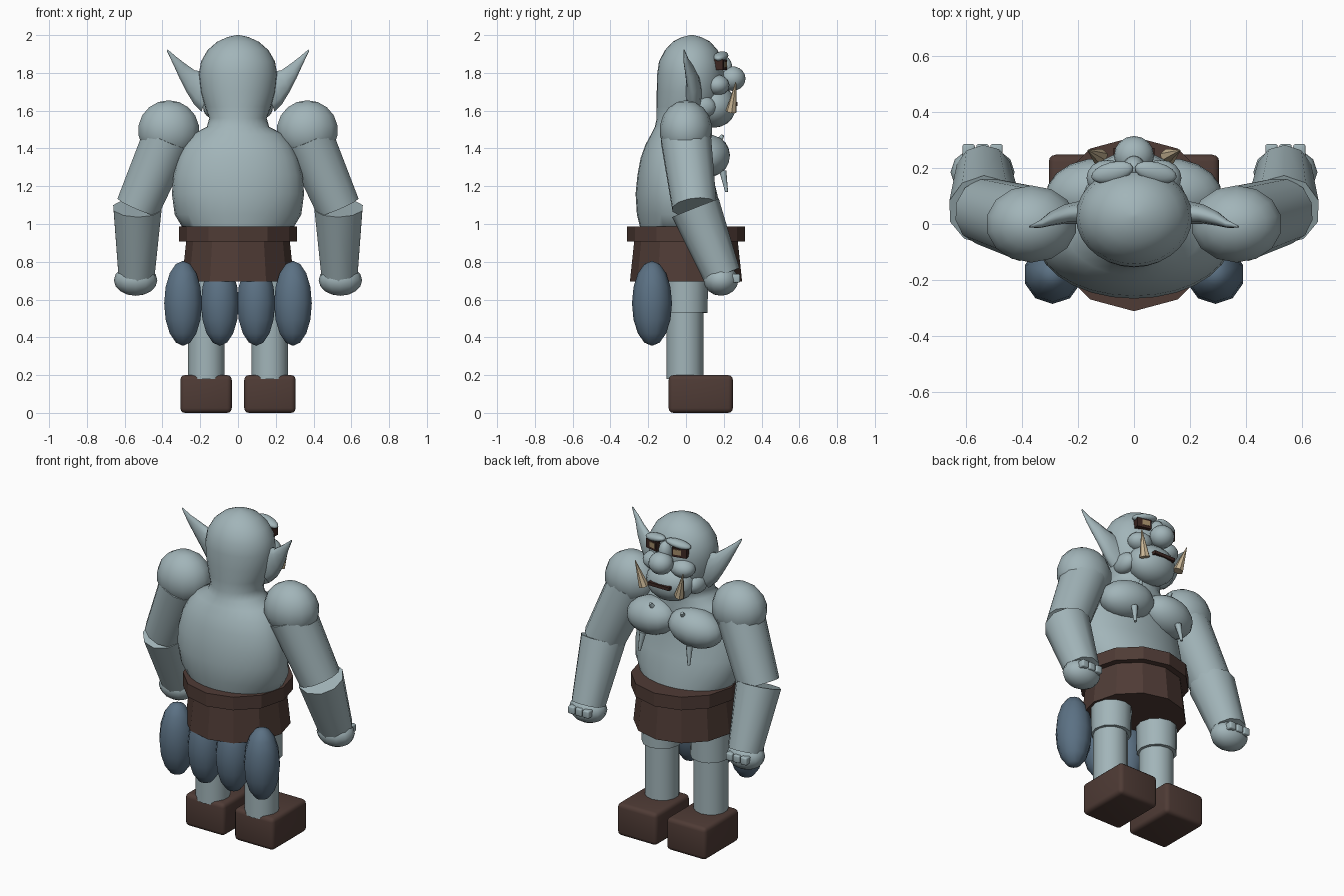
import bpy, bmesh, math
from mathutils import Matrix, Vector

if "Cube" in bpy.data.objects:
    bpy.data.objects.remove(bpy.data.objects["Cube"])


def material(name, rgb):
    m = bpy.data.materials.new(name)
    m.diffuse_color = (*rgb, 1)
    m.use_nodes = True
    m.node_tree.nodes["Principled BSDF"].inputs["Base Color"].default_value = m.diffuse_color
    return m


SKIN = material("grey blue skin", (0.36, 0.46, 0.485))
LEATHER = material("brown leather", (0.078, 0.044, 0.036))
CLOTH = material("slate blue cloth", (0.105, 0.165, 0.23))
IVORY = material("ivory", (0.60, 0.48, 0.31))
DARK = material("dark brown", (0.045, 0.02, 0.016))
EYE = material("dull amber", (0.36, 0.26, 0.14))


def finish(name, bm, mat, mirror=False, angle=40, bevel=0):
    """Turn a bmesh into a shaded object, optionally mirrored across x = 0."""
    bmesh.ops.recalc_face_normals(bm, faces=bm.faces)
    me = bpy.data.meshes.new(name)
    bm.to_mesh(me)
    bm.free()
    me.materials.append(mat)
    me.shade_smooth()
    me.set_sharp_from_angle(angle=math.radians(angle))
    ob = bpy.data.objects.new(name, me)
    bpy.context.collection.objects.link(ob)
    if bevel:
        b = ob.modifiers.new("bevel", 'BEVEL')
        b.width, b.segments = bevel, 3
    if mirror:
        m = ob.modifiers.new("mirror", 'MIRROR')
        m.use_mirror_merge = False
    return ob


def place(loc, scale, rot=(0, 0, 0)):
    r = Matrix.Identity(4)
    for a, axis in zip(rot, 'XYZ'):
        r = Matrix.Rotation(math.radians(a), 4, axis) @ r
    return Matrix.Translation(loc) @ r @ Matrix.Diagonal((*scale, 1))


def ball(name, loc, radii, mat=SKIN, mirror=False, seg=16, rings=10, rot=(0, 0, 0), angle=60):
    bm = bmesh.new()
    bmesh.ops.create_uvsphere(bm, u_segments=seg, v_segments=rings, radius=1,
                              matrix=place(loc, radii, rot))
    return finish(name, bm, mat, mirror, angle)


def box(name, loc, size, mat, mirror=False, bevel=0, rot=(0, 0, 0)):
    bm = bmesh.new()
    bmesh.ops.create_cube(bm, size=1, matrix=place(loc, size, rot))
    return finish(name, bm, mat, mirror, 95 if bevel else 40, bevel)


def limb(name, a, b, ra, rb, mat=SKIN, mirror=True, seg=12, angle=50):
    """Tapered cylinder from point a to point b."""
    a, b = Vector(a), Vector(b)
    d = b - a
    mtx = Matrix.Translation((a + b) / 2) @ d.to_track_quat('Z', 'Y').to_matrix().to_4x4()
    bm = bmesh.new()
    bmesh.ops.create_cone(bm, cap_ends=True, segments=seg, radius1=ra, radius2=rb,
                          depth=d.length, matrix=mtx)
    return finish(name, bm, mat, mirror, angle)


def loft(name, rings, mat, mirror=False, angle=60):
    """Skin a list of closed rings of points."""
    bm = bmesh.new()
    vs = [[bm.verts.new(p) for p in r] for r in rings]
    n = len(vs[0])
    for lo, hi in zip(vs, vs[1:]):
        for i in range(n):
            j = (i + 1) % n
            bm.faces.new((lo[i], lo[j], hi[j], hi[i]))
    bm.faces.new(vs[0])
    bm.faces.new(vs[-1])
    return finish(name, bm, mat, mirror, angle)


def circle(n):
    return [(math.cos(2 * math.pi * i / n), math.sin(2 * math.pi * i / n)) for i in range(n)]


# Torso, neck and head: height, half width, back y, front y
profile = [
    (0.95, 0.275, -0.235, 0.20), (1.05, 0.335, -0.26, 0.19), (1.16, 0.35, -0.267, 0.165),
    (1.26, 0.342, -0.257, 0.14), (1.35, 0.318, -0.24, 0.13), (1.42, 0.285, -0.215, 0.13),
    (1.475, 0.24, -0.185, 0.13), (1.515, 0.165, -0.165, 0.13), (1.56, 0.152, -0.155, 0.14),
    (1.62, 0.175, -0.155, 0.17), (1.70, 0.198, -0.155, 0.195), (1.79, 0.208, -0.153, 0.203),
    (1.86, 0.196, -0.143, 0.195), (1.92, 0.162, -0.112, 0.168), (1.965, 0.11, -0.07, 0.128),
    (1.99, 0.055, -0.02, 0.08), (2.0, 0.008, 0.022, 0.038)]
loft("torso_and_head", [[(rx * c, (yb + yf) / 2 + (yf - yb) / 2 * s, z) for c, s in circle(28)]
                        for z, rx, yb, yf in profile], SKIN)

# Chest
ball("chest_muscles", (0.15, 0.115, 1.36), (0.168, 0.118, 0.112), mirror=True, rot=(0, 8, -8))
limb("chest_points", (0.16, 0.195, 1.28), (0.17, 0.215, 1.17), 0.02, 0.008, seg=8)
limb("collar_points", (0.10, 0.16, 1.42), (0.11, 0.195, 1.47), 0.022, 0.009, seg=8)

# Face
ball("muzzle", (0, 0.15, 1.625), (0.15, 0.115, 0.115))
ball("nose", (0, 0.245, 1.77), (0.072, 0.07, 0.065))
ball("nose_bridge", (0, 0.20, 1.825), (0.04, 0.045, 0.065))
ball("cheeks", (0.095, 0.165, 1.735), (0.075, 0.065, 0.055), mirror=True)
ball("jaw_corners", (0.135, 0.08, 1.62), (0.05, 0.08, 0.06), mirror=True)
ball("brows", (0.078, 0.185, 1.888), (0.078, 0.036, 0.023), mirror=True, rot=(0, 10, -14))
box("eye_sockets", (0.09, 0.181, 1.842), (0.088, 0.05, 0.056), DARK, True, rot=(0, 0, -14))
box("eyes", (0.085, 0.207, 1.845), (0.046, 0.008, 0.032), EYE, True, rot=(0, 0, -14))
box("mouth", (0, 0.255, 1.635), (0.145, 0.035, 0.02), DARK)
limb("tusks", (0.122, 0.24, 1.595), (0.165, 0.264, 1.752), 0.03, 0.002, IVORY, seg=7, angle=30)

# Ears: centre x, y, z, half thickness in y, half height
ear = [(0.16, 0.04, 1.69, 0.045, 0.10), (0.205, 0.04, 1.72, 0.04, 0.088),
       (0.25, 0.035, 1.755, 0.034, 0.062), (0.295, 0.02, 1.81, 0.026, 0.042),
       (0.335, 0.0, 1.865, 0.014, 0.022), (0.375, -0.01, 1.92, 0.003, 0.005)]
loft("ears", [[(x - 0.35 * h * s, y + t * c, z + h * s) for c, s in circle(10)]
              for x, y, z, t, h in ear], SKIN, True)

# Arms
ball("shoulders", (0.367, 0.0, 1.495), (0.166, 0.14, 0.16), mirror=True, seg=14, rings=9)
limb("upper_arms", (0.375, 0.0, 1.45), (0.53, 0.045, 1.09), 0.137, 0.121)
limb("forearms", (0.533, 0.05, 1.085), (0.538, 0.19, 0.73), 0.133, 0.10, seg=10)
ball("hands", (0.542, 0.185, 0.702), (0.115, 0.092, 0.082), mirror=True, seg=12, rings=8)
for i in range(3):
    box(f"finger_{i + 1}", (0.492 + 0.05 * i, 0.262, 0.712), (0.044, 0.048, 0.046), SKIN, True, 0.008)

# Belt and skirt
limb("belt", (0, 0, 0.907), (0, 0, 0.988), 0.312, 0.312, LEATHER, False, angle=25)
limb("skirt", (0, 0, 0.695), (0, 0, 0.93), 0.297, 0.272, LEATHER, False, angle=25)

# Padded pouches hanging at the back
for name, x in (("inner_pouches", 0.096), ("outer_pouches", 0.291)):
    ball(name, (x, -0.18, 0.58), (0.105, 0.106, 0.225), CLOTH, True, seg=10, rings=8)

# Legs and boots
limb("thighs", (0.167, 0.0, 0.53), (0.165, 0.0, 0.78), 0.114, 0.118)
limb("shins", (0.168, -0.006, 0.18), (0.168, -0.006, 0.58), 0.098, 0.098, seg=14)
box("boots", (0.169, 0.078, 0.1), (0.272, 0.34, 0.2), LEATHER, True, 0.025)
